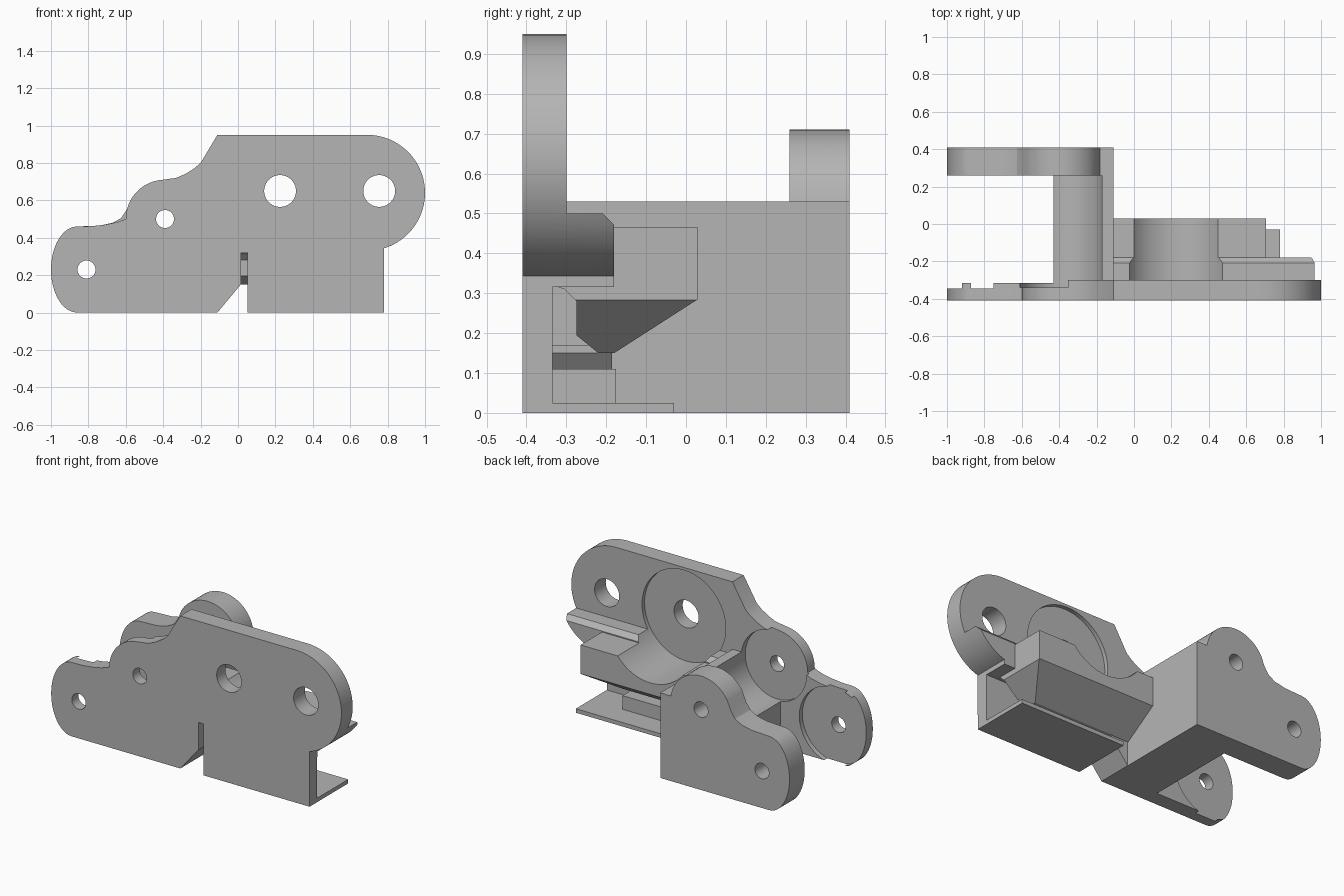
import bpy, bmesh, math
from mathutils import Vector

if "Cube" in bpy.data.objects:
    bpy.data.objects.remove(bpy.data.objects["Cube"])

grey = bpy.data.materials.new("plain_grey")
grey.diffuse_color = (0.46, 0.46, 0.46, 1)
grey.use_nodes = True
grey.node_tree.nodes["Principled BSDF"].inputs["Base Color"].default_value = grey.diffuse_color


def arc(cx, cz, rx, rz, a0, a1, n=24):
    """Points along an elliptical arc, angles in degrees."""
    out = []
    for i in range(n + 1):
        a = math.radians(a0 + (a1 - a0) * i / n)
        out.append((cx + rx * math.cos(a), cz + rz * math.sin(a)))
    return out


def prism(name, outline, lo, hi, axis="y"):
    """Extrude an (x, z) outline along y, or a (y, z) outline along x."""
    place = (lambda p, d: (p[0], d, p[1])) if axis == "y" else (lambda p, d: (d, p[0], p[1]))
    bm = bmesh.new()
    a = [bm.verts.new(place(p, lo)) for p in outline]
    b = [bm.verts.new(place(p, hi)) for p in outline]
    n = len(a)
    bm.faces.new(a)
    bm.faces.new(b[::-1])
    for i in range(n):
        bm.faces.new((a[i], b[i], b[(i + 1) % n], a[(i + 1) % n]))
    bmesh.ops.recalc_face_normals(bm, faces=bm.faces)
    me = bpy.data.meshes.new(name)
    bm.to_mesh(me)
    bm.free()
    ob = bpy.data.objects.new(name, me)
    ob.data.materials.append(grey)
    bpy.context.collection.objects.link(ob)
    return ob


def box(name, x0, x1, y0, y1, z0, z1):
    return prism(name, [(x0, z0), (x1, z0), (x1, z1), (x0, z1)], y0, y1)


def cylinder(name, x, z, r, y0, y1):
    return prism(name, arc(x, z, r, r, 0, 360, 64)[:-1], y0, y1)


def combine(ob, tool, operation):
    """Apply a boolean and remove the tool object."""
    m = ob.modifiers.new("bool", "BOOLEAN")
    m.operation, m.object, m.solver = operation, tool, "EXACT"
    bpy.context.view_layer.objects.active = ob
    bpy.ops.object.modifier_apply(modifier=m.name)
    bpy.data.objects.remove(tool, do_unlink=True)


def cut(ob, tool):
    combine(ob, tool, "DIFFERENCE")


# front plate with its slot, rounded nose and two tail lobes
low_lobe = arc(-0.86, 0.23, 0.14, 0.23, 90, 270)
outline = [(-0.11, 0), (0.015, 0.15), (0.015, 0.32), (0.05, 0.32), (0.05, 0), (0.78, 0)]
outline += arc(0.69, 0.64, 0.31, 0.31, -73, 90, 40)
outline += [(-0.11, 0.95), (-0.2, 0.80), (-0.235, 0.77), (-0.28, 0.742), (-0.33, 0.72)]
outline += arc(-0.39, 0.5, 0.21, 0.21, 94, 180)
outline += [(-0.65, 0.482), (-0.71, 0.47), (-0.78, 0.462)] + low_lobe
body = prism("bracket_body", outline, -0.41, -0.30)
cut(body, box("tail_thinning", -1.1, -0.43, -0.315, -0.2, -0.1, 1))
cut(body, box("skirt_thinning", -0.11, 1.1, -0.335, -0.2, -0.1, 0.315))
cut(body, cylinder("low_recess", -0.80, 0.23, 0.24, -0.345, -0.2))

# back plate
back = [(-0.11, 0), (-0.11, 0.53)] + arc(-0.39, 0.5, 0.21, 0.21, 8, 150)
back += [(-0.595, 0.55), (-0.625, 0.505), (-0.67, 0.48), (-0.74, 0.465)] + low_lobe
back_plate = prism("back_plate", back, 0.26, 0.41)

# cross block joining the two plates, hollowed by the upper recess
cross = box("cross_block", -0.43, -0.11, -0.32, 0.26, 0, 0.53)

# long beam with an undercut end
beam = prism("beam", [(-0.32, 0.315), (-0.305, 0.31), (-0.275, 0.28), (-0.275, 0.195),
                      (-0.22, 0.15), (-0.18, 0.15), (0.03, 0.285), (0.03, 0.465),
                      (-0.32, 0.465)], -0.12, 0.705, "x")
cut(beam, prism("beam_end_cut", [(0.56, 0.14), (0.56, 0.15), (0.705, 0.283), (0.8, 0.283),
                                 (0.8, 0.14)], -0.4, 0.1))

# ledge following the nose, with a chamfered edge
nose = [p for p in arc(0.69, 0.64, 0.31, 0.31, -73, -27, 14)]
ledge = prism("ledge", [(-0.12, 0.315), (0.78, 0.315)] + nose + [(-0.12, 0.5)], -0.32, -0.18)
cut(ledge, prism("chamfer", [(-0.21, 0.501), (-0.17, 0.461), (-0.17, 0.52), (-0.21, 0.52)],
                 -0.3, 1.1, "x"))

# wedge beside the slot, floor plate and foot box
wedge = prism("wedge", [(-0.12, 0), (-0.11, 0), (0.015, 0.15), (0.015, 0.17), (-0.12, 0.17)],
              -0.40, -0.185)
floor = box("floor_plate", 0.05, 0.78, -0.36, -0.03, 0, 0.025)
foot = box("foot_box", 0.05, 0.56, -0.36, -0.175, 0.01, 0.11)

for part in (cross, beam, ledge, wedge, floor, foot, back_plate):
    combine(body, part, "UNION")

# round clearances through block and beam
cut(body, cylinder("upper_recess", -0.39, 0.5, 0.22, -0.34, 0.26))
cut(body, cylinder("main_recess", 0.225, 0.645, 0.288, -0.325, 0.2))

# pivot holes
for x, z, r in ((-0.81, 0.23, 0.048), (-0.39, 0.5, 0.048), (0.225, 0.65, 0.085), (0.755, 0.65, 0.085)):
    cut(body, cylinder("hole", x, z, r, -0.6, 0.6))

bpy.ops.object.select_all(action="DESELECT")
body.select_set(True)
bpy.context.view_layer.objects.active = body
bpy.ops.object.shade_smooth_by_angle(angle=math.radians(25))
